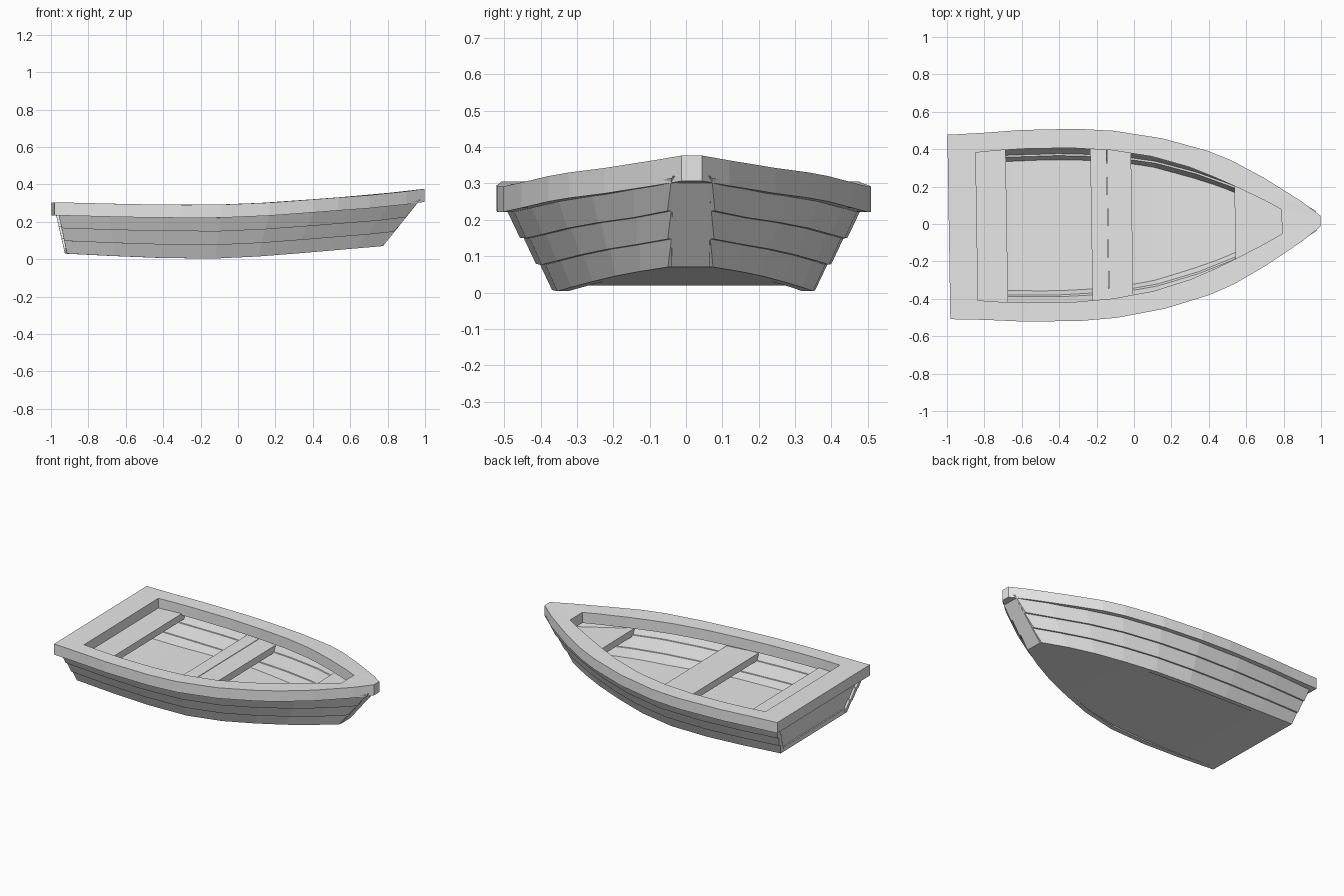
import bpy, bmesh, math
from mathutils import Matrix

cube = bpy.data.objects.get("Cube")
if cube:
    bpy.data.objects.remove(cube, do_unlink=True)

GREY = (0.8, 0.8, 0.8, 1)
mat = bpy.data.materials.new("plain grey")
mat.use_nodes = True
mat.diffuse_color = GREY
mat.node_tree.nodes["Principled BSDF"].inputs["Base Color"].default_value = GREY

TURN = Matrix.Rotation(0.016, 4, 'Z')  # the boat sits slightly turned


def interp(table, x):
    """Piecewise linear lookup in a list of (x, value)."""
    if x <= table[0][0]:
        return table[0][1]
    for (a, va), (b, vb) in zip(table, table[1:]):
        if x <= b:
            return va + (vb - va) * (x - a) / (b - a)
    return table[-1][1]


def loft(name, sections, closed=False):
    """Skin a row of equal-sized point rings, capped unless closed."""
    bm = bmesh.new()
    rings = [[bm.verts.new(p) for p in s] for s in sections]
    n = len(rings[0])
    pairs = list(zip(rings, rings[1:]))
    if closed:
        pairs.append((rings[-1], rings[0]))
    else:
        bm.faces.new(rings[0])
        bm.faces.new(rings[-1])
    for r, s in pairs:
        for i in range(n):
            j = (i + 1) % n
            bm.faces.new((r[i], r[j], s[j], s[i]))
    bmesh.ops.recalc_face_normals(bm, faces=bm.faces)
    bm.transform(TURN)
    mesh = bpy.data.meshes.new(name)
    bm.to_mesh(mesh)
    bm.free()
    mesh.materials.append(mat)
    obj = bpy.data.objects.new(name, mesh)
    bpy.context.collection.objects.link(obj)
    return obj


# Sheer and rocker curves
SHEER = [(-1, .305), (-.6, .295), (-.2, .29), (0, .294), (.2, .305),
         (.5, .328), (.8, .35), (1, .377)]
ROCKER = [(-.92, .03), (-.5, .009), (-.2, .002), (0, .007), (.3, .03), (.77, .07)]
RIM_DEPTH = 0.07


def sheer(x):
    return interp(SHEER, x)


# Hull plan: half widths at the top and at the chine
TOP = [(-.965, .455), (-.7, .475), (-.4, .483), (-.1, .47), (.16, .425),
       (.4, .355), (.6, .265), (.8, .155), (.96, .055)]
CHINE = [(-.92, .34), (-.66, .348), (-.4, .35), (-.13, .34), (.1, .305),
         (.3, .25), (.48, .19), (.63, .125), (.77, .05)]


def hull_point(k, t, out, side):
    (xb, hb), (xt, ht) = CHINE[k], TOP[k]
    zb, zt = interp(ROCKER, xb), sheer(xt) - RIM_DEPTH
    return (xb + (xt - xb) * t, side * (hb + (ht - hb) * t + out),
            zb + (zt - zb) * t)


# Overlapping side planks
LAP, THICK = 0.012, 0.03
for side, label in ((1, "left"), (-1, "right")):
    for i in range(3):
        t0, t1 = i / 3, (i + 1) / 3 + 0.06
        loft(f"{label}_plank_{i + 1}", [
            [hull_point(k, t0, LAP, side), hull_point(k, t1, 0, side),
             hull_point(k, t1, -THICK, side), hull_point(k, t0, LAP - THICK, side)]
            for k in range(len(TOP))])

# Bottom boards
bottom = []
for x, h in CHINE:
    z = max(0.02, interp(ROCKER, x))
    bottom.append([(x, -h, z), (x, h, z), (x, h, z + .03), (x, -h, z + .03)])
loft("bottom", bottom)

# Stem post at the bow
loft("stem", [[(x, -.052, z), (x, .052, z), (x - .07, .056, z), (x - .07, -.056, z)]
              for x, z in ((.775, .07), (.975, .32))])

# Transom, set in slightly from the plank ends
loft("transom", [[(x, -h, z), (x, h, z), (x + .035, h, z), (x + .035, -h, z)]
                 for x, h, z in ((-.905, .335, .03), (-.952, .45, .26))])

# Rim: paired outer and inner outlines, mirrored into one ring
OUTER = [(-.99, .493), (-.8, .5), (-.6, .512), (-.3, .514), (-.1, .5), (.16, .455),
         (.4, .385), (.53, .33), (.7, .235), (.9, .105), (.998, .028)]
INNER = [(-.84, .395), (-.72, .405), (-.57, .412), (-.33, .412), (-.12, .397),
         (.1, .36), (.3, .30), (.42, .25), (.54, .195), (.7, .115), (.79, .065)]


def rim_section(o, i, side):
    return [(x, side * y, sheer(x) - d)
            for (x, y), d in ((o, 0), (o, RIM_DEPTH), (i, RIM_DEPTH), (i, 0))]


pairs = list(zip(OUTER, INNER))
loft("rim", [rim_section(o, i, 1) for o, i in pairs]
     + [rim_section(o, i, -1) for o, i in reversed(pairs)], closed=True)


# Seats
def seat(name, x0, h0, x1, h1, z, depth=0.045):
    loft(name, [[(x, -h, z - depth), (x, h, z - depth), (x, h, z), (x, -h, z)]
                for x, h in ((x0, h0), (x1, h1))])


seat("stern_seat", -.92, .43, -.68, .435, .237)
seat("middle_seat_back_board", -.228, .435, -.1405, .43, .205)
seat("middle_seat_front_board", -.139, .43, -.01, .415, .203)
seat("bow_seat", .54, .25, .85, .07, .238)
